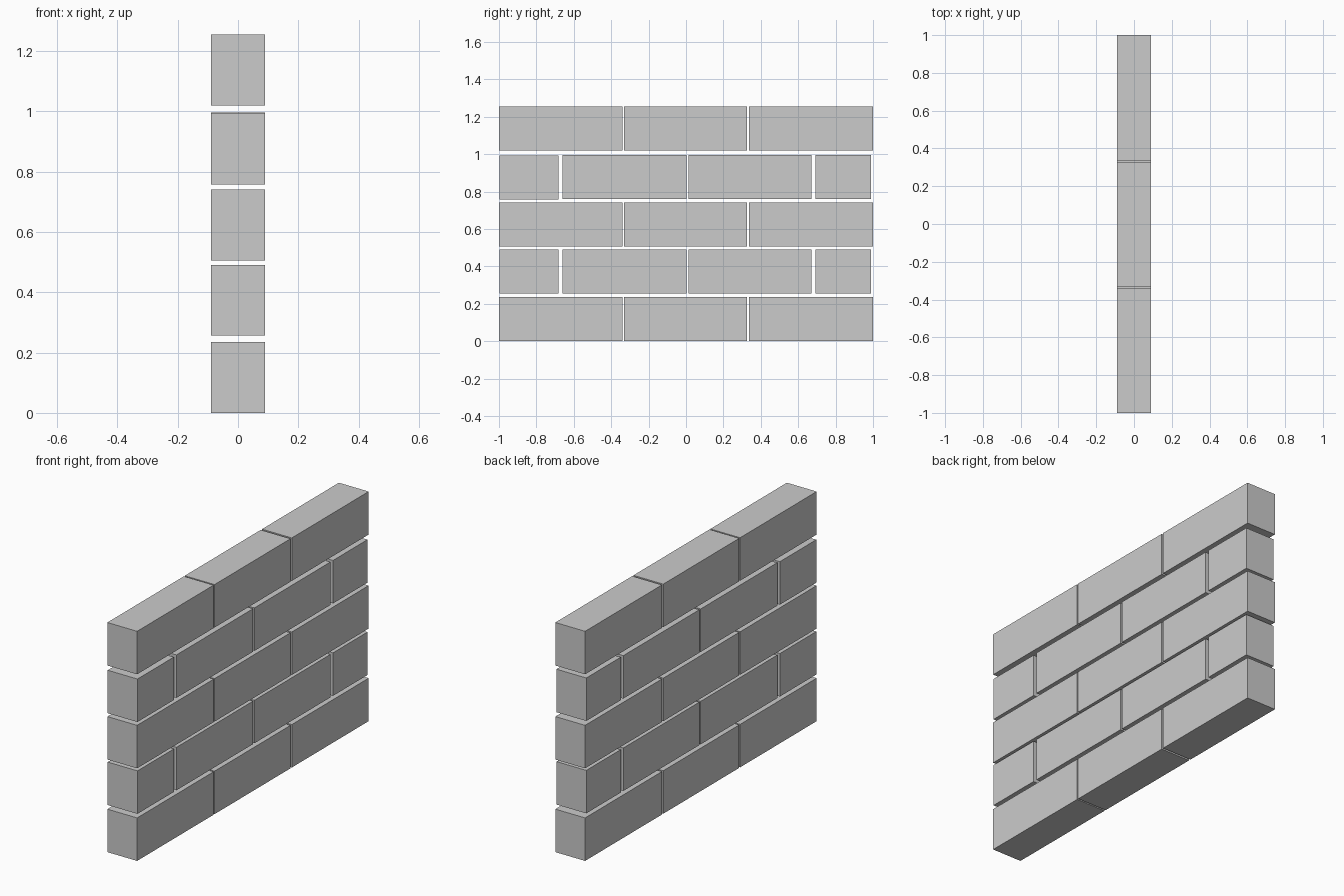
import bpy, bmesh
from mathutils import Matrix, Vector

if "Cube" in bpy.data.objects:
    bpy.data.objects.remove(bpy.data.objects["Cube"])

HALF_DEPTH = 0.09
BRICK_H = 0.235


def brick(name, y0, y1, z0):
    """One sharp-edged block spanning y0..y1, resting at z0."""
    bm = bmesh.new()
    bmesh.ops.create_cube(bm, size=1.0)
    size = Vector((2 * HALF_DEPTH, y1 - y0, BRICK_H))
    bmesh.ops.transform(bm, matrix=Matrix.Diagonal(size.to_4d()), verts=bm.verts)
    mesh = bpy.data.meshes.new(name)
    bm.to_mesh(mesh)
    bm.free()
    obj = bpy.data.objects.new(name, mesh)
    obj.location = (0, (y0 + y1) / 2, z0 + BRICK_H / 2)
    bpy.context.collection.objects.link(obj)


# Brick spans along y: full courses and staggered courses with cut end bricks
full = [(-1.0, -0.339), (-0.331, 0.325), (0.336, 1.0)]
staggered = [(-0.997, -0.682), (-0.66, 0.002), (0.013, 0.67), (0.692, 0.99)]

# Five alternating courses
for row, z in enumerate((0.003, 0.256, 0.506, 0.761, 1.02)):
    for i, (y0, y1) in enumerate(staggered if row % 2 else full):
        # one end brick of the fourth course sits slightly low
        drop = 0.003 if (row, i) == (3, 0) else 0.0
        brick(f"brick_row{row + 1}_{i + 1}", y0, y1, (z if row else 0.0025) - drop - (0.0025 if row == 0 else 0))
